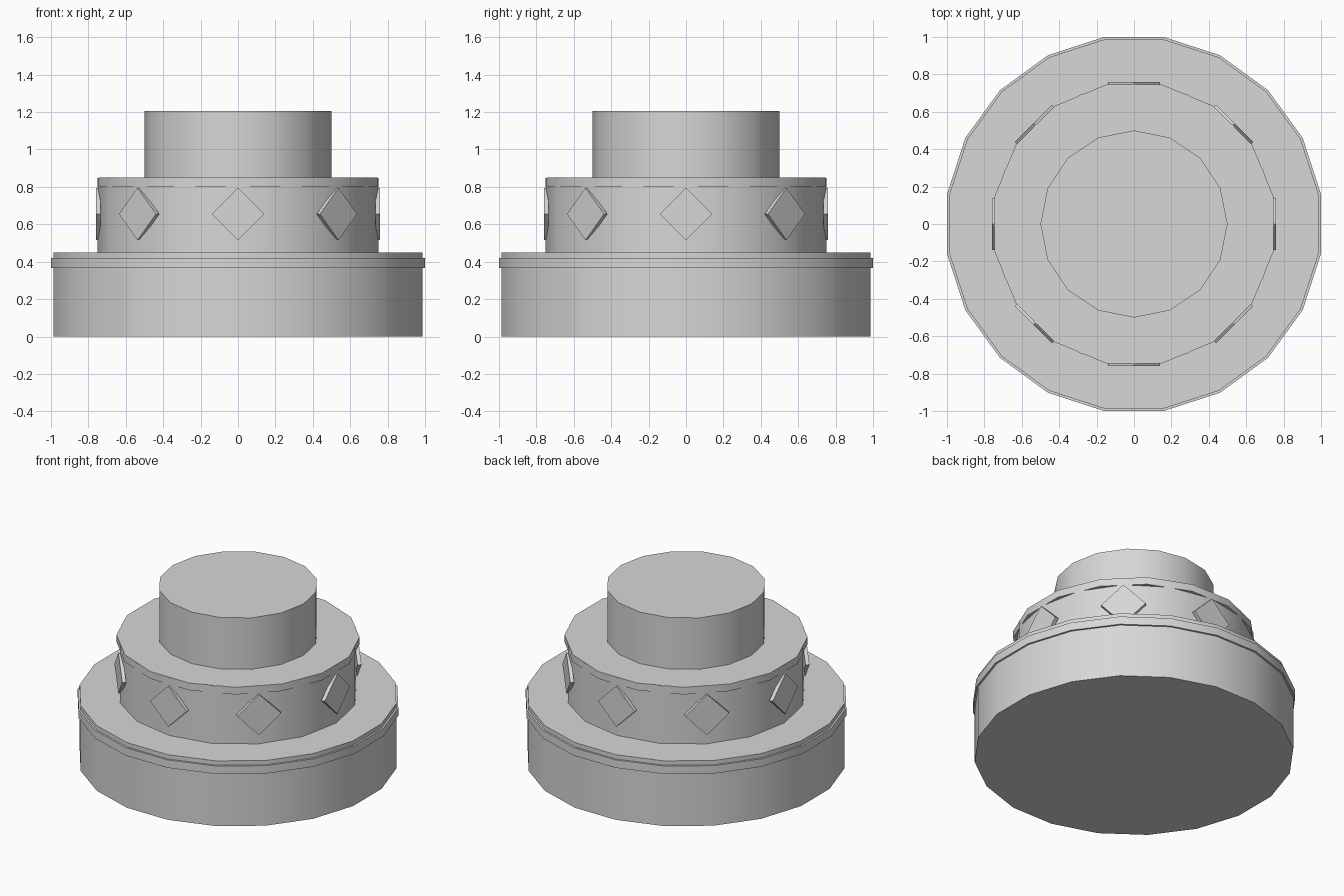
import bpy
import math

if "Cube" in bpy.data.objects:
    bpy.data.objects.remove(bpy.data.objects["Cube"])

grey = bpy.data.materials.new("light grey")
grey.diffuse_color = (0.68, 0.68, 0.68, 1.0)
grey.use_nodes = True
grey.node_tree.nodes["Principled BSDF"].inputs["Base Color"].default_value = grey.diffuse_color


def finish(name):
    ob = bpy.context.object
    ob.name = name
    ob.data.materials.append(grey)
    return ob


def drum(name, sides, radius, z0, z1, turn=0.0):
    """Upright prism with its first corner at the given turn from the +y axis."""
    bpy.ops.mesh.primitive_cylinder_add(
        vertices=sides, radius=radius, depth=z1 - z0,
        location=(0, 0, (z0 + z1) / 2), rotation=(0, 0, math.radians(turn)))
    ob = finish(name)
    bpy.ops.object.shade_smooth_by_angle(angle=math.radians(30))
    return ob


# Stacked tiers
drum("bottom_tier", 20, 1.0, 0.0, 0.45, turn=9)
drum("middle_tier", 16, 0.75, 0.44, 0.848)
drum("top_tier", 16, 0.5, 0.84, 1.205)

# Bands around the lower two tiers
drum("bottom_band", 20, 1.0125, 0.365, 0.42, turn=9)
drum("middle_rim", 16, 0.76, 0.80, 0.85, turn=11.25)

# Ring of eight diamond plates on the middle tier
HALF = 0.14
INNER, OUTER = 0.735, 0.76
for i in range(8):
    a = i * math.pi / 4
    r = (INNER + OUTER) / 2
    bpy.ops.mesh.primitive_cube_add(
        size=1, location=(r * math.cos(a), r * math.sin(a), 0.655))
    plate = finish(f"diamond_plate_{i + 1}")
    side = HALF * math.sqrt(2)
    plate.scale = (OUTER - INNER, side, side)
    # tip the square onto its corner, then face it outward
    plate.rotation_euler = (math.pi / 4, 0, a)
